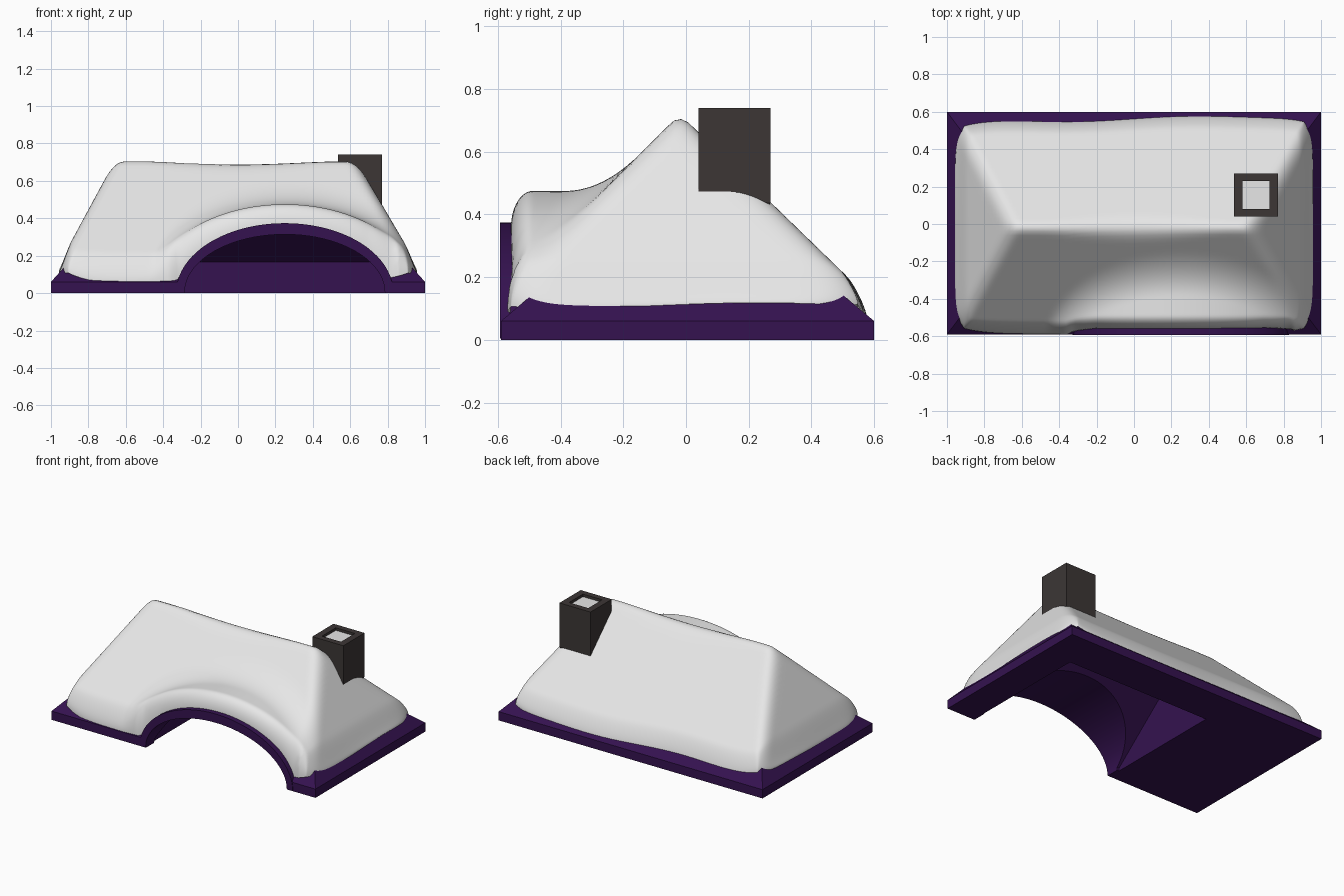
import bpy, bmesh, math

old = bpy.data.objects.get("Cube")
if old:
    bpy.data.objects.remove(old, do_unlink=True)


def material(name, rgb):
    m = bpy.data.materials.new(name)
    m.use_nodes = True
    m.diffuse_color = (*rgb, 1)
    bsdf = next(n for n in m.node_tree.nodes if n.type == 'BSDF_PRINCIPLED')
    bsdf.inputs["Base Color"].default_value = (*rgb, 1)
    bsdf.inputs["Roughness"].default_value = 0.8
    return m


PURPLE = material("dark purple roof", (0.035, 0.006, 0.08))
SNOW = material("snow white", (0.8, 0.8, 0.8))
STONE = material("charcoal stone", (0.045, 0.037, 0.036))


def finish(name, bm, mat):
    bmesh.ops.recalc_face_normals(bm, faces=bm.faces)
    me = bpy.data.meshes.new(name)
    bm.to_mesh(me)
    bm.free()
    me.materials.append(mat)
    ob = bpy.data.objects.new(name, me)
    bpy.context.collection.objects.link(ob)
    return ob


def hull(name, points, mat):
    bm = bmesh.new()
    for p in points:
        bm.verts.new(p)
    bmesh.ops.convex_hull(bm, input=bm.verts)
    bmesh.ops.dissolve_limit(bm, angle_limit=0.01, verts=bm.verts, edges=bm.edges)
    return finish(name, bm, mat)


def rect(x0, x1, y0, y1, z):
    return [(x, y, z) for x in (x0, x1) for y in (y0, y1)]


def arch_points(half_width, height, drop, y0, y1, steps=40):
    ring = [(0.25 + half_width * math.cos(math.pi * i / steps),
             height * math.sin(math.pi * i / steps)) for i in range(steps + 1)]
    ring = [(x, max(z, 0) + 0.004) for x, z in ring]
    ring += [(x, -drop) for x in (0.25 - half_width, 0.25 + half_width) if drop]
    return [(x, y, z) for x, z in ring for y in (y0, y1)]


def boolean(target, tool, operation):
    mod = target.modifiers.new(operation, 'BOOLEAN')
    mod.operation, mod.object, mod.solver = operation, tool, 'EXACT'
    bpy.context.view_layer.objects.active = target
    bpy.ops.object.modifier_apply(modifier=mod.name)
    bpy.data.objects.remove(tool, do_unlink=True)


# Hipped roof with an arched dormer, hollow underneath
roof = hull("roof", rect(-1, 1, -0.59, 0.6, 0) + rect(-1, 1, -0.59, 0.6, 0.06)
            + [(-0.55, 0, 0.56), (0.55, 0, 0.56)], PURPLE)
boolean(roof, hull("dormer", arch_points(0.58, 0.37, 0, -0.593, -0.1), PURPLE), 'UNION')
boolean(roof, hull("room_cutter", rect(-0.3, 0.79, -0.5, 0.33, -0.1)
                   + [(x, 0.33, 0.165) for x in (-0.3, 0.79)]
                   + [(x, -0.5, 0.02) for x in (-0.3, 0.79)]
                   + [(x, 0, 0.44) for x in (-0.3, 0.55)], PURPLE), 'DIFFERENCE')
boolean(roof, hull("arch_cutter", arch_points(0.535, 0.31, 0.1, -0.8, 0.02), PURPLE),
        'DIFFERENCE')
bpy.ops.object.select_all(action='DESELECT')
roof.select_set(True)
bpy.context.view_layer.objects.active = roof
bpy.ops.object.shade_smooth_by_angle(angle=math.radians(25))


# Snow blanket: blended roof planes with a rounded rim
def smin(a, b, k):
    h = max(k - abs(a - b), 0) / k
    return min(a, b) - h * h * k / 4


def smax(a, b, k):
    return -smin(-a, -b, k)


def ellipse(x, half_width, height):
    return height * math.sqrt(max(0, 1 - ((x - 0.25) / half_width) ** 2))


def snow_height(x, y):
    z = smin(0.72 - 0.97 * (y + 0.02), 0.72 + 1.0 * (y + 0.02), 0.06)
    z = smin(z, 0.70 + 0.05 * min(1, (x / 0.5) ** 2), 0.06)
    if y < 0.1:
        z = smax(z, ellipse(x, 0.72, 0.475), 0.12)
    z = smin(z, 0.15 + 1.85 * (x + 0.96), 0.1)
    return smin(z, 0.15 + 1.7 * (0.96 - x), 0.1)


def snow_point(u, v):
    s, t = math.sin(u * math.pi / 2), math.sin(v * math.pi / 2)
    x = 0.957 * s * math.sqrt(1 - 0.1 * t ** 8)
    inset = 0.03 * min(1, ellipse(x, 0.6, 1) * 1.5)
    back = 0.565 + 0.02 * x + 0.008 * math.sin(6 * x)
    front = -0.588 + inset
    y = (front + back) / 2 + (back - front) / 2 * t * math.sqrt(1 - 0.1 * s ** 8)
    edge = min(0.957 * (1 - abs(s)), 0.57 * (1 - abs(t)))
    e = min(1, edge / 0.07)
    rise = math.sqrt(max(0, 1 - (1 - e) ** 2))
    base = 0.06 + 0.05 * abs(s) ** 8 + 0.008 * math.sin(7 * x + 5 * y)
    if y < -0.3:
        base = max(base, ellipse(x, 0.58, 0.37) - 0.01)
    return x, y, base + (max(snow_height(x, y), base) - base) * rise


NX, NY = 110, 80
bm = bmesh.new()
grid = [[bm.verts.new(snow_point(2 * i / NX - 1, 2 * j / NY - 1))
         for j in range(NY + 1)] for i in range(NX + 1)]
for i in range(NX):
    for j in range(NY):
        f = bm.faces.new((grid[i][j], grid[i + 1][j], grid[i + 1][j + 1], grid[i][j + 1]))
        f.smooth = True
snow = finish("snow_blanket", bm, SNOW)

# Chimney with a narrowed foot and a recessed opening
bm = bmesh.new()


def ring(x0, x1, y0, y1, z):
    return [bm.verts.new(p) for p in ((x0, y0, z), (x1, y0, z), (x1, y1, z), (x0, y1, z))]


rings = [ring(0.56, 0.755, 0.07, 0.26, 0.38), ring(0.56, 0.755, 0.07, 0.26, 0.41),
         ring(0.535, 0.77, 0.04, 0.27, 0.44), ring(0.535, 0.77, 0.04, 0.27, 0.74),
         ring(0.58, 0.725, 0.08, 0.23, 0.74), ring(0.58, 0.725, 0.08, 0.23, 0.70)]
for a, b in zip(rings, rings[1:]):
    for k in range(4):
        n = (k + 1) % 4
        bm.faces.new((a[k], a[n], b[n], b[k]))
bm.faces.new(rings[0])
bm.faces.new(rings[-1])
finish("chimney", bm, STONE)

# Snow settled inside the chimney
hull("chimney_snow", rect(0.58, 0.725, 0.08, 0.23, 0.70)
     + rect(0.58, 0.725, 0.08, 0.23, 0.722), SNOW)
